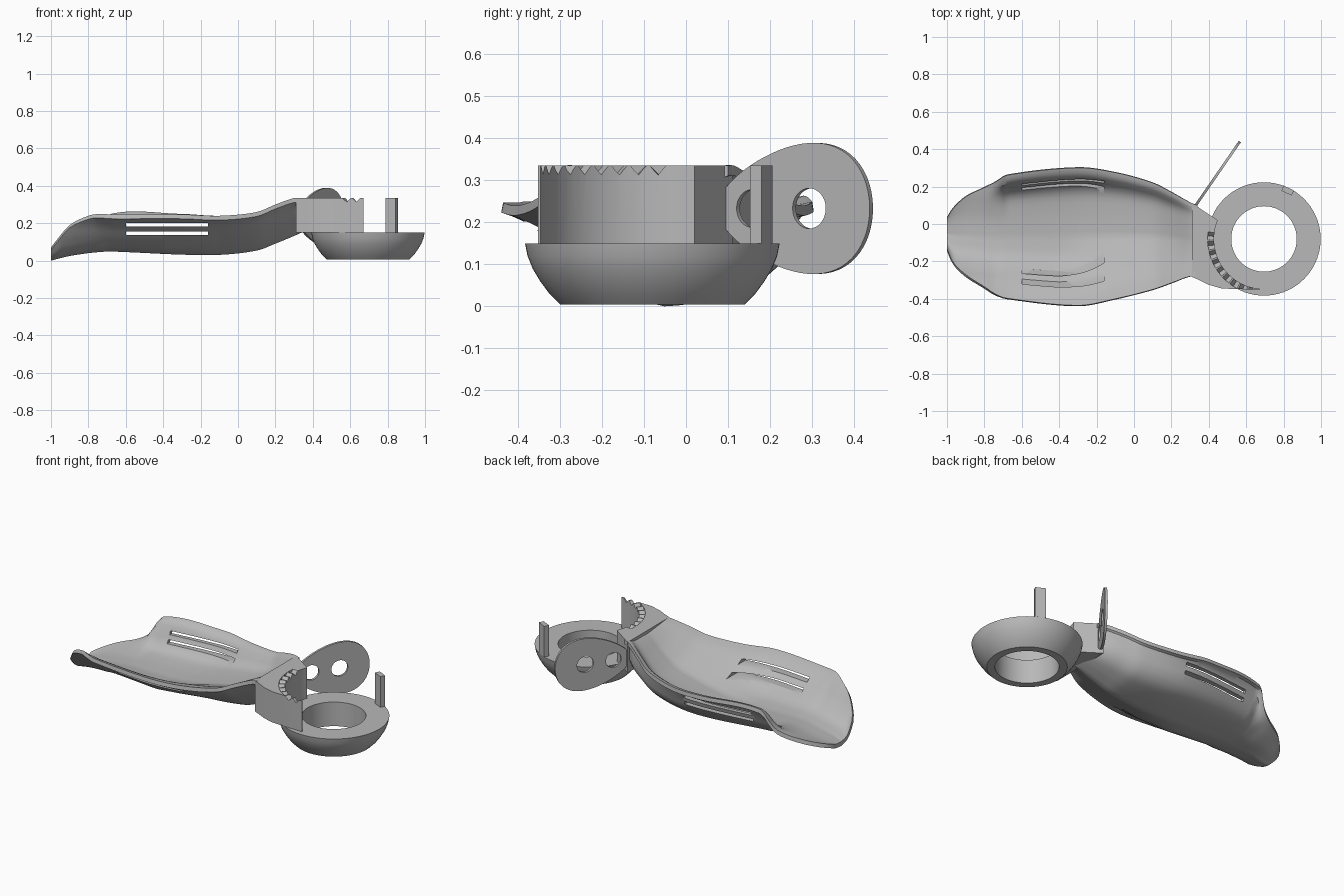
import bpy, bmesh
from math import sin, cos, pi, radians, atan2
from mathutils import Matrix, Vector

cube = bpy.data.objects.get("Cube")
if cube:
    bpy.data.objects.remove(cube)

grey = bpy.data.materials.new("plain_grey")
grey.use_nodes = True
grey.diffuse_color = (0.48, 0.48, 0.48, 1)
grey.node_tree.nodes["Principled BSDF"].inputs["Base Color"].default_value = (0.48, 0.48, 0.48, 1)

RING = Vector((0.695, -0.08, 0))
DECK, TOP = 0.15, 0.335


def finish(name, bm):
    bmesh.ops.recalc_face_normals(bm, faces=bm.faces)
    mesh = bpy.data.meshes.new(name)
    bm.to_mesh(mesh)
    bm.free()
    mesh.materials.append(grey)
    obj = bpy.data.objects.new(name, mesh)
    bpy.context.collection.objects.link(obj)
    return obj


def loft(bm, loops, wrap=False):
    """Skin a list of closed loops of points, capped unless wrapped."""
    rows = [[bm.verts.new(p) for p in loop] for loop in loops]
    n = len(rows[0])
    pairs = list(zip(rows, rows[1:]))
    if wrap:
        pairs.append((rows[-1], rows[0]))
    else:
        bm.faces.new(rows[0])
        bm.faces.new(rows[-1])
    for a, b in pairs:
        for i in range(n):
            j = (i + 1) % n
            bm.faces.new((a[i], a[j], b[j], b[i]))


def prism(name, outline, low, high):
    bm = bmesh.new()
    loft(bm, [[(x, y, z) for x, y in outline] for z in (low, high)])
    return finish(name, bm)


def carve(target, cutter):
    bpy.context.view_layer.objects.active = target
    mod = target.modifiers.new("carve", "BOOLEAN")
    mod.operation, mod.solver, mod.object = "DIFFERENCE", "EXACT", cutter
    bpy.ops.object.modifier_apply(modifier=mod.name)
    bpy.data.objects.remove(cutter)


def spline(keys, x):
    """Smooth interpolation of rows whose first entry is x."""
    k = max(i for i in range(len(keys) - 1) if keys[i][0] <= x or i == 0)
    a, b = keys[k], keys[k + 1]
    p, q = keys[max(k - 1, 0)], keys[min(k + 2, len(keys) - 1)]
    w = b[0] - a[0]
    t = (x - a[0]) / w
    out = []
    for c in range(1, len(a)):
        m0 = (b[c] - p[c]) / (b[0] - p[0]) * w
        m1 = (q[c] - a[c]) / (q[0] - a[0]) * w
        d = b[c] - a[c]
        out.append(a[c] + t * (m0 + t * (3 * d - 2 * m0 - m1 + t * (m0 + m1 - 2 * d))))
    return out


# Tray stations: x, right edge y and z, left edge y and z, floor z, underside z
STATIONS = [
    (-1, -.13, .07, .03, .04, .025, 0), (-.97, -.2, .11, .08, .055, .033, .008),
    (-.9, -.27, .19, .145, .08, .05, .025), (-.8, -.335, .24, .195, .11, .068, .04),
    (-.74, -.375, .25, .225, .15, .075, .046), (-.68, -.397, .247, .26, .25, .08, .049),
    (-.3, -.435, .247, .3, .25, .083, .032), (-.1, -.4, .24, .275, .24, .12, .03),
    (.1, -.35, .26, .22, .26, .17, .053), (.2, -.315, .3, .17, .3, .23, .09),
    (.3, -.28, .335, .115, .335, .31, .132), (.34, -.285, .335, .1, .335, .333, DECK)]
# Cross-sections: position across, height from floor to edge
GENTLE = [(0, 0), (.3, .1), (.54, .4), (.7, .67), (.9, .93), (1, 1)]
STEEP = [(0, 0), (.4, .05), (.66, .17), (.78, .45), (.84, .75), (.9, .93), (1, 1)]
VALLEY = [(0, 0), (.17, .16), (.56, .58), (.8, .85), (1, 1)]


def ramp(x, start, end):
    return min(max((x - start) / (end - start), 0), 1)


def section(x):
    right, right_z, left, left_z, floor, under = spline(STATIONS, x)
    mid, half = (left + right) / 2, (left - right) / 2
    # The clipped end keeps only the middle part of the full cross-section
    keep = max(.45, min(1, half / .32)) if x < -.6 else 1
    top = spline(GENTLE, keep)[0]
    inner, thick = [], []
    for i in range(-14, 15):
        u = abs(i) / 14
        h = spline(GENTLE, u * keep)[0] / top
        if i > 0:
            h += (spline(STEEP, u)[0] - h) * ramp(x, -.78, -.68)
        else:
            h += (spline(VALLEY, u)[0] - h) * ramp(x, -.4, -.1)
        edge = left_z if i > 0 else right_z
        inner.append(Vector((mid + half * i / 14, floor + (edge - floor) * h)))
        thick.append((floor - under) * (1 - h) + .024 * h)
    outer = []
    for i, p in enumerate(inner):
        d = (inner[min(i + 1, 28)] - inner[max(i - 1, 0)]).normalized()
        outer.append(p + Vector((d.y * .7, -d.x)) * thick[i])
    return [(x, p.x, max(p.y, 0)) for p in inner + outer[::-1]]


bm = bmesh.new()
steps = 67
loft(bm, [section(-1 + 1.34 * (i / steps)) for i in range(steps + 1)])
tray = finish("tray", bm)

# Two long slots pierce both side walls
for z in (.147, .192):
    slab = [(-.6, -.6), (-.16, -.6), (-.16, .5), (-.6, .5)]
    carve(tray, prism("slot_cutter", slab, z - .01, z + .01))


# Neck block hollowed to follow the ring
def on_ring(r, deg):
    return (RING.x + r * cos(radians(deg)), RING.y + r * sin(radians(deg)))


arc = [on_ring(.267, 265 - i * 107 / 24) for i in range(25)]
neck = prism("neck", [(.31, .112), (.31, -.283), (.35, -.3), (.4, -.325), (.47, -.345), (.672, -.352)] + arc,
             DECK, TOP)

# Row of notches along the top of the hollow
bm = bmesh.new()
for i in range(9):
    a = 177 + i * 10
    loft(bm, [[(*on_ring(r, a + da), TOP + dz) for da, dz in ((-4.6, .002), (0, -.022), (4.6, .002))]
              for r in (.24, .302)])
carve(neck, finish("notch_cutter", bm))

# Rounded ring base
profile = [(.175, DECK), (.303, DECK), (.297, .12), (.285, .09), (.267, .06), (.245, .03), (.22, .005), (.175, .005)]
bm = bmesh.new()
loft(bm, [[(*on_ring(r, a * 5), z) for r, z in profile] for a in range(72)], wrap=True)
finish("ring_base", bm)

# Upright post on the ring
bm = bmesh.new()
bmesh.ops.create_cube(bm, size=1)
bmesh.ops.scale(bm, vec=(.03, .06, TOP - DECK), verts=bm.verts)
place = Matrix.Translation((*on_ring(.288, 64), (TOP + DECK) / 2)) @ Matrix.Rotation(radians(64), 4, "Z")
bm.transform(place)
finish("post", bm)

# Egg-shaped side plate, drawn flat then stood upright
egg = []
for i in range(64):
    a = i * pi / 32
    egg.append((.22 * cos(a), sin(a) * (.15 + .045 * cos(a))))
plate = prism("side_plate", egg, -.007, .007)
for s, r in ((.045, .048), (-.12, .045)):
    hole = [(s + r * cos(i * pi / 16), r * sin(i * pi / 16)) for i in range(32)]
    carve(plate, prism("hole_cutter", hole, -.1, .1))
turn = Matrix.Rotation(atan2(.34, .235), 4, "Z") @ Matrix.Rotation(pi / 2, 4, "X")
plate.data.transform(Matrix.Translation((.441, .26, .233)) @ turn)

# Smooth shading with crisp edges
for obj in bpy.context.collection.objects:
    obj.select_set(obj.type == "MESH" and obj.data.materials[:] == [grey])
bpy.context.view_layer.objects.active = tray
bpy.ops.object.shade_smooth_by_angle(angle=radians(35))
